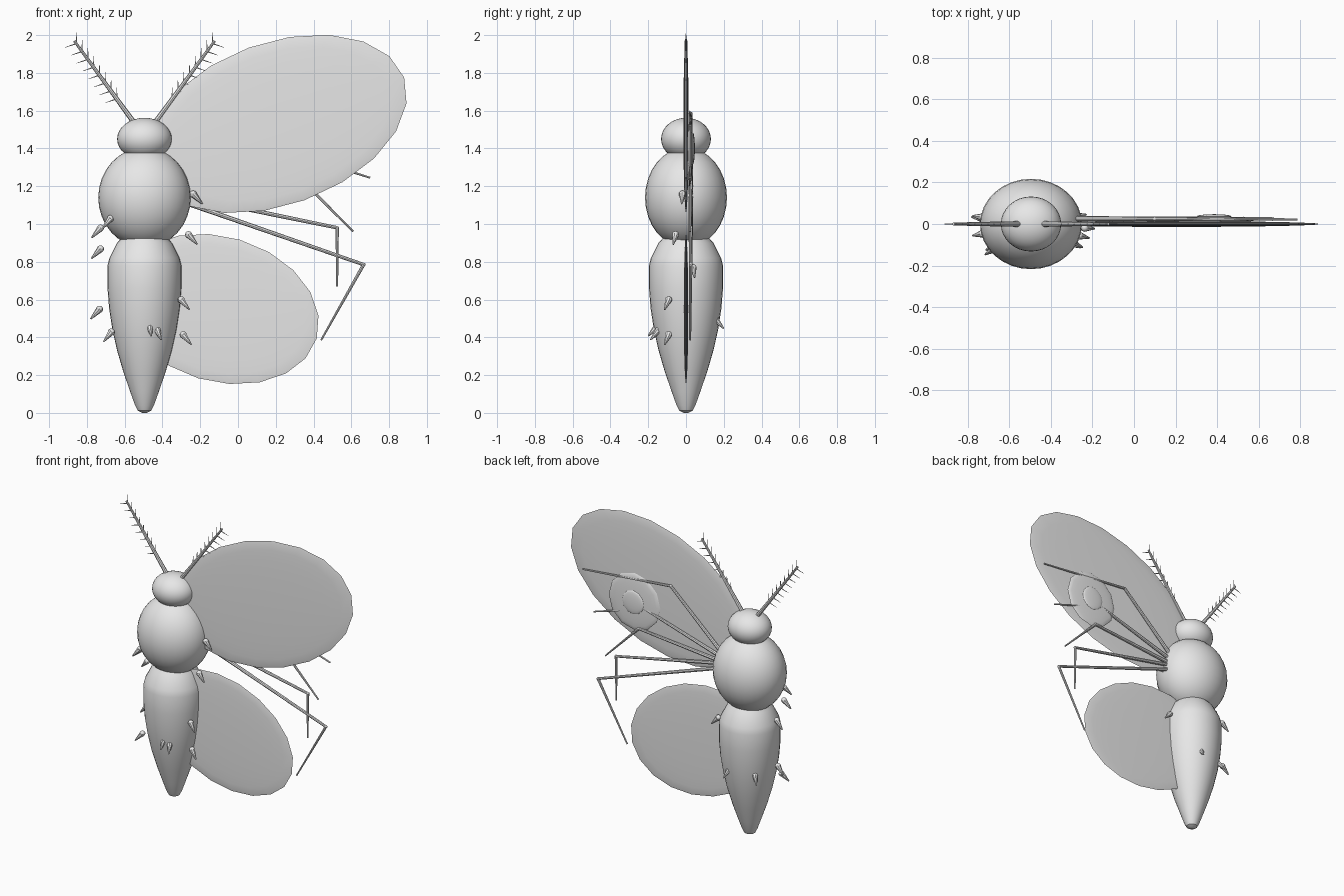
import bpy, math
from mathutils import Vector, Matrix

cube = bpy.data.objects.get("Cube")
if cube:
    bpy.data.objects.remove(cube)

grey = bpy.data.materials.new("plain_grey")
grey.use_nodes = True
colour = (0.8, 0.8, 0.8, 1)
grey.diffuse_color = colour
grey.node_tree.nodes["Principled BSDF"].inputs["Base Color"].default_value = colour

CX = -0.495  # body axis


def finish(name, angle=40):
    ob = bpy.context.object
    ob.name = name
    ob.data.materials.append(grey)
    bpy.ops.object.shade_smooth_by_angle(angle=math.radians(angle))
    return ob


def ellipsoid(name, loc, size, segs=32, rings=16):
    bpy.ops.mesh.primitive_uv_sphere_add(segments=segs, ring_count=rings, radius=1, location=loc)
    bpy.context.object.scale = size
    return finish(name)


def flat_disc(name, loc, size, tilt=0, segs=20):
    # lens-shaped plate lying in the x-z plane, pole along y
    bpy.ops.mesh.primitive_uv_sphere_add(segments=segs, ring_count=12, radius=1)
    ob = bpy.context.object
    a, b, half = size
    ob.data.transform(Matrix.Rotation(-math.radians(tilt), 4, 'Y')
                      @ Matrix.Diagonal((a, half, b, 1))
                      @ Matrix.Rotation(math.pi / 2, 4, 'X'))
    ob.location = loc
    return finish(name, 60)


def rod(name, a, b, r1, r2, sides=8):
    a, b = Vector(a), Vector(b)
    d = b - a
    bpy.ops.mesh.primitive_cone_add(vertices=sides, radius1=r1, radius2=r2, depth=d.length,
                                    location=(a + b) / 2,
                                    rotation=d.to_track_quat('Z', 'Y').to_euler())
    return finish(name)


def lathe(name, profile, sides, loc, ry=1.0):
    verts, faces = [], []
    for r, z in profile:
        for i in range(sides):
            t = math.tau * i / sides
            verts.append((r * math.cos(t), r * ry * math.sin(t), z))
    for k in range(len(profile) - 1):
        for i in range(sides):
            j = (i + 1) % sides
            faces.append((k * sides + i, k * sides + j, (k + 1) * sides + j, (k + 1) * sides + i))
    faces.append(tuple(reversed(range(sides))))
    faces.append(tuple(range((len(profile) - 1) * sides, len(profile) * sides)))
    mesh = bpy.data.meshes.new(name)
    mesh.from_pydata(verts, [], faces)
    ob = bpy.data.objects.new(name, mesh)
    bpy.context.collection.objects.link(ob)
    bpy.ops.object.select_all(action='DESELECT')
    bpy.context.view_layer.objects.active = ob
    ob.select_set(True)
    ob.location = loc
    return finish(name, 35)


# Body
ellipsoid("head", (CX, 0, 1.45), (0.145, 0.132, 0.112))
ellipsoid("thorax", (CX, 0, 1.14), (0.245, 0.217, 0.265))
lathe("abdomen", [(0.012, 0), (0.036, 0.012), (0.05, 0.04), (0.075, 0.11), (0.113, 0.22),
                  (0.145, 0.33), (0.17, 0.44), (0.187, 0.55), (0.196, 0.66), (0.196, 0.78),
                  (0.186, 0.82), (0.145, 0.9), (0.09, 0.96)], 32, (CX, 0, 0))

# Wings with the eyespot on the back face
flat_disc("upper_wing", (0.205, 0, 1.53), (0.718, 0.43, 0.014), 20)
flat_disc("lower_wing", (-0.1, 0, 0.55), (0.54, 0.383, 0.012), -16.7)
flat_disc("eyespot_ring", (0.385, 0.02, 1.4), (0.2, 0.2, 0.015), 0, 12)
flat_disc("eyespot_centre", (0.385, 0.037, 1.4), (0.083, 0.083, 0.01), 0, 12)

# Legs: hip height, knee (x, z), tip (x, z)
legs = [(1.22, (0.10, 1.585), (0.785, 1.52)),
        (1.19, (0.30, 1.37), (0.70, 1.245)),
        (1.16, (0.35, 1.22), (0.61, 0.96)),
        (1.15, (0.525, 0.98), (0.525, 0.67)),
        (1.12, (0.665, 0.785), (0.44, 0.385))]
for n, (hip, knee, tip) in enumerate(legs, 1):
    k = (knee[0], 0.025, knee[1])
    rod(f"thigh_{n}", (-0.3, 0.025, hip), k, 0.013, 0.009)
    rod(f"shin_{n}", k, (tip[0], 0.022, tip[1]), 0.009, 0.005)
    ellipsoid(f"knee_{n}", k, (0.01,) * 3, 8, 6)

# Feathered antennae, mirrored about the body axis
for side, label in ((-1, "right"), (1, "left")):
    base = Vector((CX + side * 0.05, 0, 1.53))
    end = Vector((CX + side * 0.372, 0, 1.97))
    rod(f"{label}_antenna", base, end, 0.014, 0.007)
    for i in range(8):
        p = base.lerp(end, 0.3 + 0.095 * i)
        rod(f"{label}_barb_up_{i}", p, p + Vector((0, 0, 0.06)), 0.004, 0.001, 5)
        rod(f"{label}_barb_out_{i}", p, p + Vector((side * 0.06, 0, -0.02)), 0.004, 0.001, 5)

# Body bristles: tapered pegs pointing outward and down
bristles = [(-0.22, -0.02, 1.14), (-0.245, -0.06, 0.925), (-0.285, -0.1, 0.58),
            (-0.275, -0.1, 0.395), (-0.465, -0.17, 0.44), (-0.42, -0.16, 0.42),
            (-0.745, -0.05, 0.96), (-0.745, 0.035, 0.85), (-0.75, 0.03, 0.53),
            (-0.685, -0.11, 0.41), (-0.69, -0.13, 1.01), (-0.26, 0.04, 0.75),
            (-0.63, 0.13, 0.47), (-0.44, 0.17, 0.48)]
for n, c in enumerate(bristles, 1):
    c = Vector(c)
    out = Vector((c.x - CX, c.y, 0)).normalized()
    d = (out * 0.7 + Vector((0, 0, -0.75))).normalized()
    rod(f"bristle_{n}", c - d * 0.025, c + d * 0.045, 0.019, 0.004)
    ellipsoid(f"bristle_root_{n}", c - d * 0.025, (0.019,) * 3, 8, 6)
